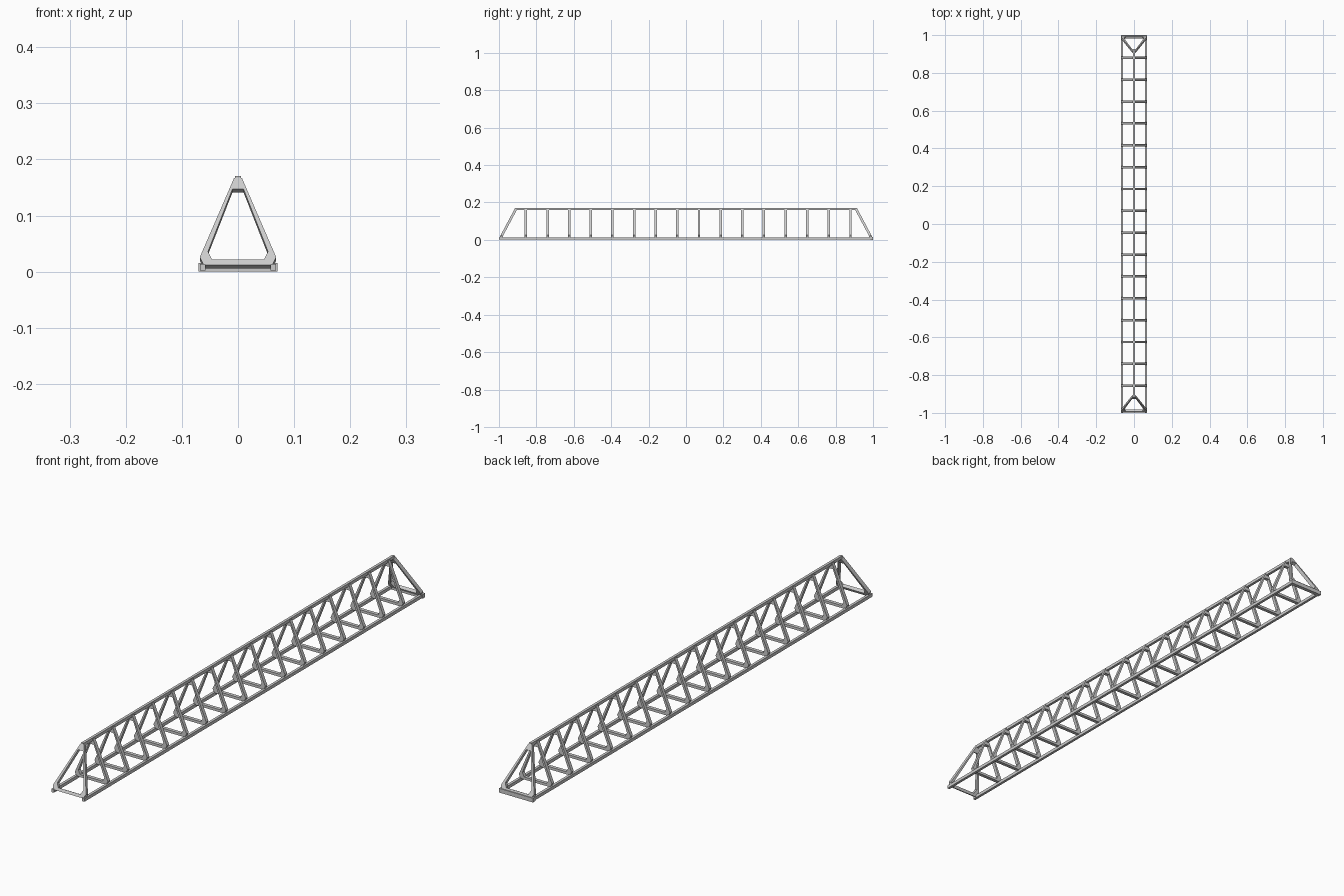
import bpy, bmesh, math
from mathutils import Vector

if "Cube" in bpy.data.objects:
    bpy.data.objects.remove(bpy.data.objects["Cube"])

# Half profile (x, z) of the chamfered triangular frame: top, lower side, bottom
OUTER = [(0.007, 0.167), (0.068, 0.026), (0.061, 0.012)]
INNER = [(0.010, 0.147), (0.0535, 0.036), (0.046, 0.0215)]
THICK = 0.013


def full(half):
    return half + [(-x, z) for x, z in reversed(half)]


def link(name, bm):
    bmesh.ops.recalc_face_normals(bm, faces=bm.faces)
    me = bpy.data.meshes.new(name)
    bm.to_mesh(me)
    bm.free()
    ob = bpy.data.objects.new(name, me)
    bpy.context.collection.objects.link(ob)
    return ob


def box(name, lo, hi):
    bm = bmesh.new()
    bmesh.ops.create_cube(bm, size=1)
    for v in bm.verts:
        v.co = Vector([(a + b) / 2 + c * (b - a) for a, b, c in zip(lo, hi, v.co)])
    return link(name, bm)


def frame(name, place):
    """Triangular ring; place(x, z, t) maps profile and depth to space."""
    bm = bmesh.new()
    rings = [[bm.verts.new(place(x, z, t)) for x, z in full(half)]
             for half, t in ((OUTER, 0), (OUTER, THICK), (INNER, THICK), (INNER, 0))]
    for k in range(4):
        a, b = rings[k], rings[(k + 1) % 4]
        for i in range(6):
            j = (i + 1) % 6
            bm.faces.new((a[i], a[j], b[j], b[i]))
    return link(name, bm)


# Long chords
for side, s in (("left", -1), ("right", 1)):
    box("bottom_chord_" + side, (s * 0.063 - 0.005, -1, 0.002), (s * 0.063 + 0.005, 1, 0.014))
box("top_chord", (-0.005, -0.915, 0.159), (0.005, 0.915, 0.1705))

# Upright frames along the span
for i in range(16):
    y = -0.856 + i * 0.1157 - THICK / 2
    frame("upright_frame_%02d" % (i + 1), lambda x, z, t: (x, y + t, z - 0.001))

# Leaning end frames, mirrored front to back
tilt = math.radians(28)
c, s = math.cos(tilt), math.sin(tilt)
for name, e in (("front", 1), ("back", -1)):
    def place(x, z, t):
        u = (z - 0.014) / c
        return (x, e * (-0.997 + u * s + t * c), 0.014 + u * c - t * s)
    frame("end_frame_" + name, place)

# Cross bar closing the back end
box("back_end_bar", (-0.07, 0.986, 0), (0.07, 1, 0.0155))
